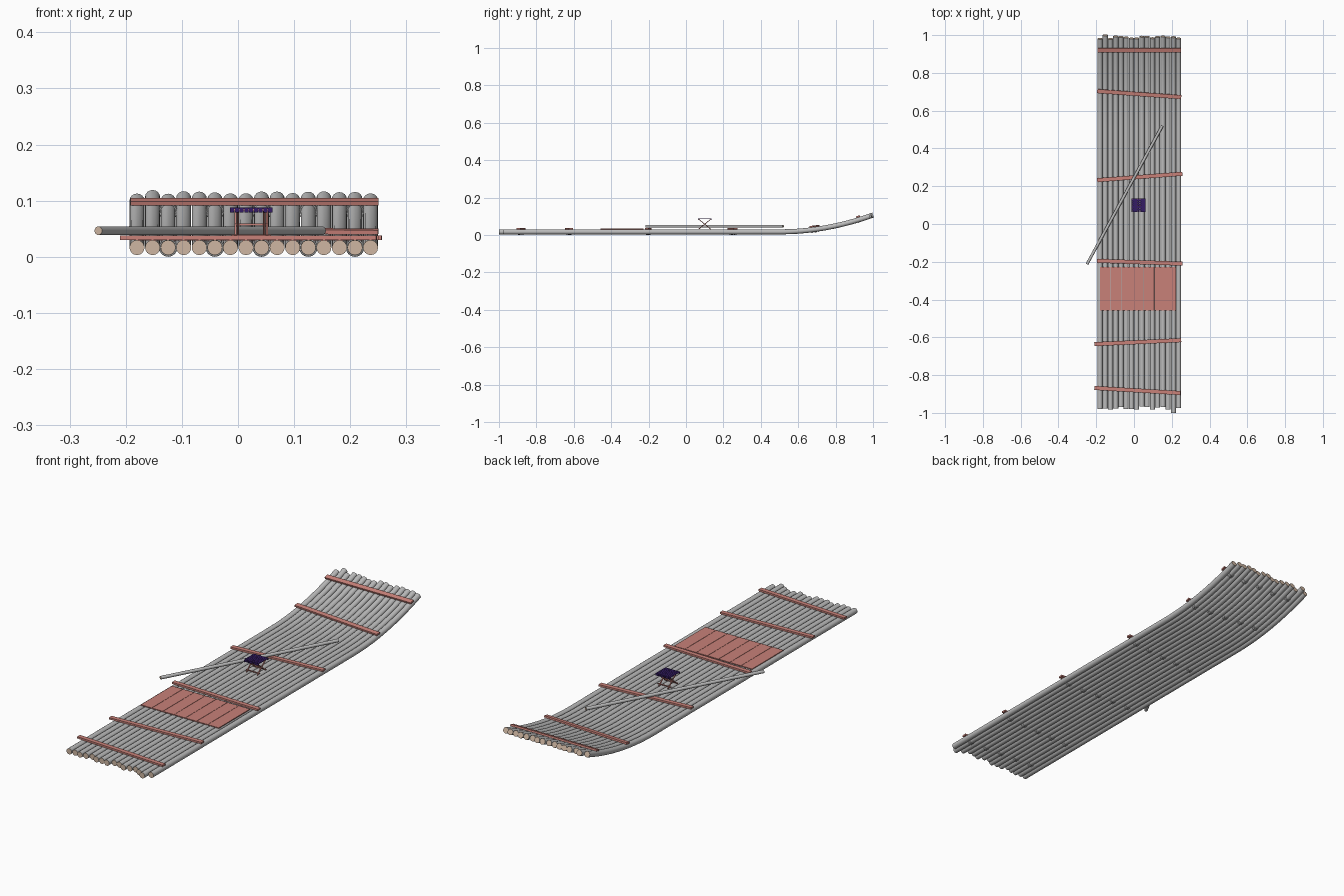
import bpy, bmesh, math, random
from mathutils import Vector, Matrix

if "Cube" in bpy.data.objects:
    bpy.data.objects.remove(bpy.data.objects["Cube"])
random.seed(4)

def mat(name, col):
    m = bpy.data.materials.new(name)
    m.diffuse_color = (*col, 1)
    m.use_nodes = True
    m.node_tree.nodes["Principled BSDF"].inputs["Base Color"].default_value = m.diffuse_color
    return m

RED = mat("red_wood", (0.58, 0.22, 0.19))
CUT = mat("cut_end", (0.62, 0.47, 0.36))
PURPLE = mat("seat_fabric", (0.035, 0.012, 0.13))
GREY = mat("bare", (0.5, 0.5, 0.5))

def finish(name, bm, mats=(), smooth=False):
    bmesh.ops.recalc_face_normals(bm, faces=bm.faces)
    me = bpy.data.meshes.new(name)
    bm.to_mesh(me)
    bm.free()
    ob = bpy.data.objects.new(name, me)
    bpy.context.collection.objects.link(ob)
    for m in mats:
        me.materials.append(m)
    if smooth:
        bpy.ops.object.select_all(action='DESELECT')
        ob.select_set(True)
        bpy.context.view_layer.objects.active = ob
        bpy.ops.object.shade_smooth_by_angle(angle=math.radians(40))
    return ob

def tube(bm, pts, r, n=16, closed=False):
    """Sweep a circle along points; end caps get material slot 1."""
    rings, N = [], len(pts)
    for i, p in enumerate(pts):
        a = pts[i - 1] if closed or i else p
        b = pts[(i + 1) % N] if closed or i < N - 1 else p
        t = (b - a).normalized()
        ref = Vector((0, 1, 0)) if closed else Vector((0, 0, 1))
        u = t.cross(ref).normalized()
        v = u.cross(t)
        rings.append([bm.verts.new(p + r * (u * math.cos(k * math.tau / n) + v * math.sin(k * math.tau / n)))
                      for k in range(n)])
    for i in range(N if closed else N - 1):
        A, B = rings[i], rings[(i + 1) % N]
        for k in range(n):
            bm.faces.new((A[k], A[(k + 1) % n], B[(k + 1) % n], B[k]))
    if not closed:
        for R in (rings[0], rings[-1]):
            bm.faces.new(R).material_index = 1

def beam(bm, a, b, w, h, up=Vector((0, 0, 1))):
    """Box from a to b, w wide and h thick along up."""
    x = (b - a).normalized()
    y = up.cross(x).normalized()
    z = x.cross(y)
    M = Matrix((x, y, z)).transposed().to_4x4()
    M.translation = (a + b) / 2
    bmesh.ops.create_cube(bm, size=1, matrix=M @ Matrix.Diagonal(((b - a).length, w, h, 1)))

def deck_z(y):
    return 0.0165 + 0.36 * max(0, y - 0.5) ** 2

# Sixteen bamboo poles with an upturned bow
xs = [-0.18 + i * 0.02775 for i in range(16)]
for i, x in enumerate(xs):
    y0 = -1.0 if i == 14 else random.uniform(-0.985, -0.965)
    y1 = 1.0 if i == 1 else random.uniform(0.98, 0.995)
    ys = [y0, -0.5, 0, 0.5] + [0.5 + (y1 - 0.5) * k / 10 for k in range(1, 11)]
    bm = bmesh.new()
    tube(bm, [Vector((x, y, deck_z(y))) for y in ys], 0.0134)
    finish("raft_pole_%02d" % (i + 1), bm, (GREY, CUT), True)

# Cross slats and the lashings under them
slats = [(-0.192, 0.925, 0.25, 0.925), (-0.195, 0.706, 0.25, 0.674), (-0.195, 0.232, 0.256, 0.266),
         (-0.195, -0.195, 0.256, -0.21), (-0.21, -0.636, 0.25, -0.615), (-0.21, -0.868, 0.247, -0.895)]
ties = bmesh.new()
for j, (xa, ya, xb, yb) in enumerate(slats):
    ym = (ya + yb) / 2
    s = 0.72 * max(0, ym - 0.5)
    up = Vector((0, -s, 1)).normalized()
    bm = bmesh.new()
    beam(bm, Vector((xa, ya, deck_z(ya))) + up * 0.0175, Vector((xb, yb, deck_z(yb))) + up * 0.0175, 0.021, 0.008, up)
    finish("cross_slat_%d" % (j + 1), bm, (RED,))
    for x in xs[2::3]:
        y = ya + (yb - ya) * (x - xa) / (xb - xa)
        for dy in (-0.005, 0.005):
            c = Vector((x, y + dy, deck_z(y + dy)))
            tube(ties, [c + 0.0148 * Vector((math.cos(a * math.tau / 16), 0, math.sin(a * math.tau / 16)))
                        for a in range(16)], 0.0017, 6, True)
finish("lashings", ties, (), True)

# Deck boards
bm = bmesh.new()
w = 0.402 / 7
for k in range(7):
    x = -0.18 + (k + 0.5) * w
    beam(bm, Vector((x, -0.457, 0.0315)), Vector((x, -0.228, 0.0315)), w - 0.0015, 0.004)
finish("deck_boards", bm, (RED,))

# Punting pole laid across the slats
bm = bmesh.new()
tube(bm, [Vector((-0.249, -0.213, 0.0465)), Vector((0.15, 0.52, 0.0465))], 0.0076)
finish("punting_pole", bm, (GREY, CUT), True)

# Folding stool: crossed legs, rails and feet
bm = bmesh.new()
cx, cy, hy = 0.0235, 0.1, 0.032
for d, off in ((1, 0.028), (-1, 0.0235)):
    for side in (-1, 1):
        x = cx + side * off
        beam(bm, Vector((x, cy - d * hy, 0.031)), Vector((x, cy + d * hy, 0.084)), 0.004, 0.004)
    for y, z in ((cy + d * hy, 0.084), (cy - d * hy * 0.75, 0.038)):
        beam(bm, Vector((cx - 0.035, y, z)), Vector((cx + 0.035, y, z)), 0.004, 0.004)
beam(bm, Vector((cx - 0.028, cy, 0.0575)), Vector((cx + 0.028, cy, 0.0575)), 0.003, 0.003)
finish("stool_frame", bm, (RED,))

# Woven stool seat, straps folded over the rails
bm = bmesh.new()
for k in range(9):
    x = cx - 0.034 + k * 0.0085
    beam(bm, Vector((x, cy - 0.035, 0.0865)), Vector((x, cy + 0.035, 0.0865)), 0.0072, 0.0015)
    for y in (cy - 0.035, cy + 0.035):
        beam(bm, Vector((x, y - 0.001, 0.0835)), Vector((x, y + 0.001, 0.0835)), 0.0072, 0.009)
for k in range(6):
    y = cy - 0.025 + k * 0.01
    beam(bm, Vector((cx - 0.038, y, 0.0872)), Vector((cx + 0.038, y, 0.0872)), 0.008, 0.0015)
finish("stool_seat", bm, (PURPLE,))
